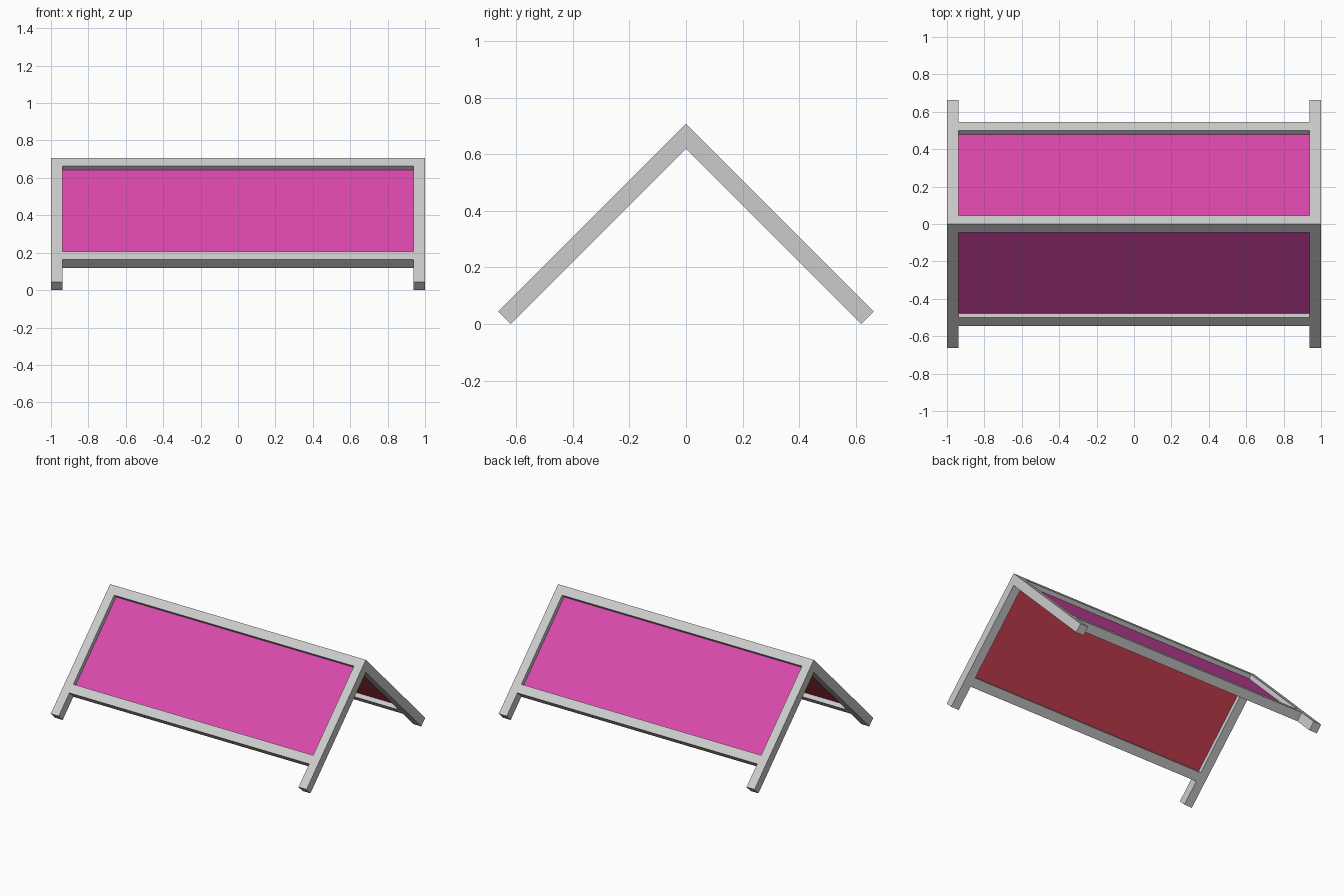
import bpy, bmesh
from mathutils import Vector

if "Cube" in bpy.data.objects:
    bpy.data.objects.remove(bpy.data.objects["Cube"])

R = 0.5 ** 0.5
T = 0.0625            # timber thickness
L = 0.9375            # leg length along the slope
APEX = (L + T) * R    # ridge height


def pt(s, d, side):
    """Point (y, z): s down the slope, d inward from the outer face."""
    return (side * (s - d) * R, APEX - (s + d) * R)


def prism(name, profile, x0, x1):
    """Extrude a y-z profile along x."""
    bm = bmesh.new()
    face = bm.faces.new([bm.verts.new((x0, y, z)) for y, z in profile])
    ext = bmesh.ops.extrude_face_region(bm, geom=[face])
    verts = [v for v in ext["geom"] if isinstance(v, bmesh.types.BMVert)]
    bmesh.ops.translate(bm, verts=verts, vec=Vector((x1 - x0, 0, 0)))
    bmesh.ops.recalc_face_normals(bm, faces=bm.faces[:])
    mesh = bpy.data.meshes.new(name)
    bm.to_mesh(mesh)
    bm.free()
    ob = bpy.data.objects.new(name, mesh)
    bpy.context.collection.objects.link(ob)
    return ob


def strip(s0, s1, d0, d1, side):
    return [pt(s0, d0, side), pt(s1, d0, side), pt(s1, d1, side), pt(s0, d1, side)]


def material(name, rgb):
    m = bpy.data.materials.new(name)
    m.diffuse_color = (*rgb, 1)
    m.use_nodes = True
    m.node_tree.nodes["Principled BSDF"].inputs["Base Color"].default_value = m.diffuse_color
    return m


pink = material("pink_board", (0.70, 0.065, 0.41))
red = material("red_board", (0.67, 0.055, 0.09))

# Mitred end frames, each an inverted V
chevron = [pt(0, 0, 1), pt(L, 0, 1), pt(L, T, 1), pt(T, T, 1),
           pt(L, T, -1), pt(L, 0, -1)]
for tag, x in (("left", -1), ("right", 1 - T)):
    prism(tag + "_legs", chevron, x, x + T)

# Ridge beam shared by both sides
XI = 1 - T
prism("ridge_beam", strip(0, T, 0, T, 1), -XI, XI)

# Lower rails and recessed boards, pink outside and red inside
S = 0.7071
for tag, side in (("front", -1), ("back", 1)):
    prism(tag + "_lower_rail", strip(S, S + T, 0, T, side), -XI, XI)
    board = prism(tag + "_board", strip(T, S, T / 2 - 0.001, T / 2 + 0.001, side), -XI, XI)
    board.data.materials.append(pink)
    board.data.materials.append(red)
    for p in board.data.polygons:
        if p.normal.z < -0.5 and p.normal.y * side < -0.5:
            p.material_index = 1
